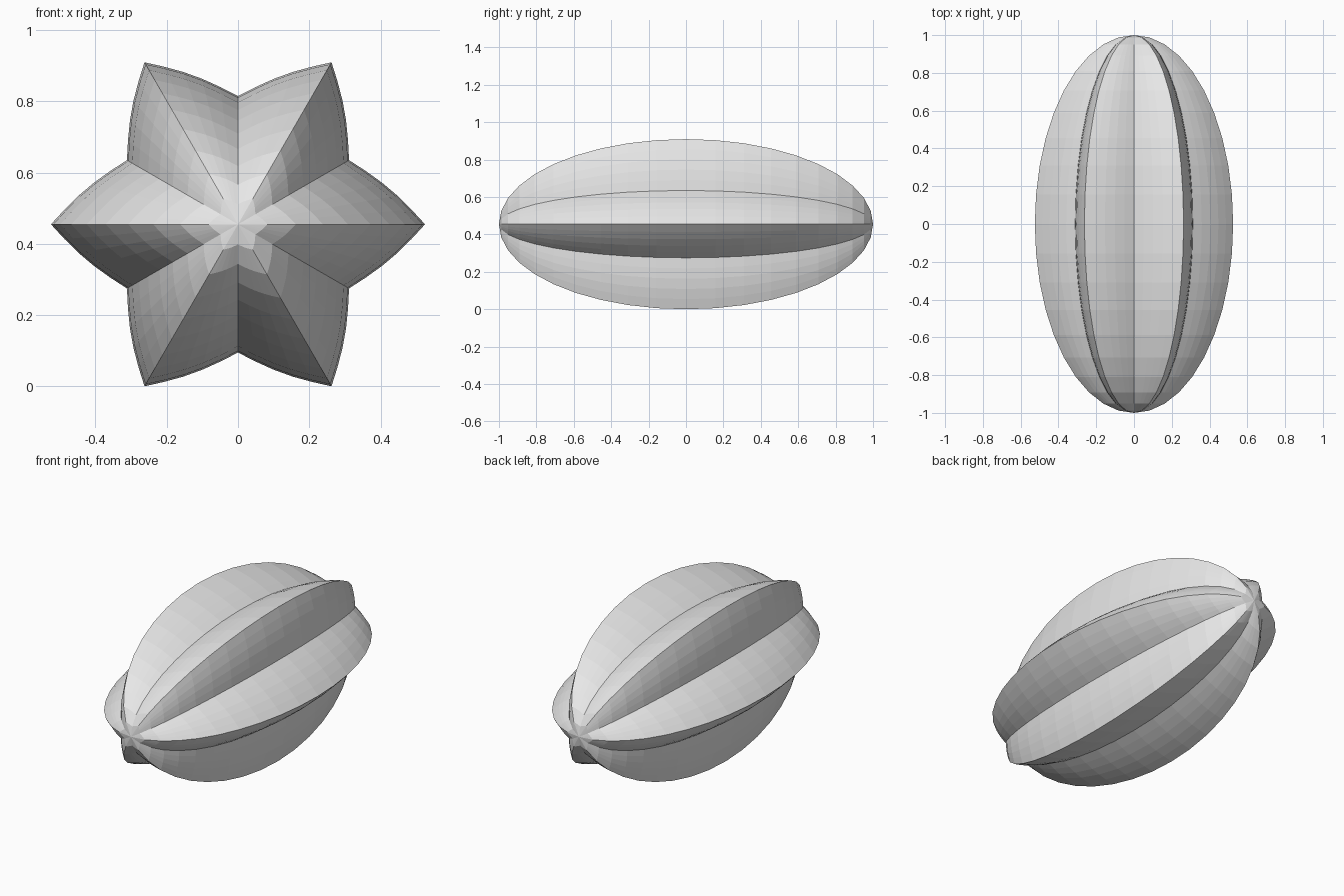
import bpy, bmesh
from math import sin, cos, pi
from mathutils import Vector, Matrix

cube = bpy.data.objects.get("Cube")
if cube:
    bpy.data.objects.remove(cube, do_unlink=True)

RIDGES, STEPS, RINGS = 6, 5, 20
TIP, VALLEY, BULGE = 0.525, 0.36, 0.012

# Plain grey skin
skin = bpy.data.materials.new("grey_skin")
skin.use_nodes = True
skin.diffuse_color = (0.8, 0.8, 0.8, 1)
skin.node_tree.nodes["Principled BSDF"].inputs["Base Color"].default_value = (0.8, 0.8, 0.8, 1)


def flank(start, end):
    """Points from start up to end (excluded), bowed slightly outwards."""
    side = end - start
    out = Vector((side.y, -side.x)).normalized()
    return [start.lerp(end, i / STEPS) + out * BULGE * sin(pi * i / STEPS)
            for i in range(STEPS)]


# Star cross-section with sharp ridges and valleys
star = []
for k in range(RIDGES):
    corners = [Vector((r * cos(a), r * sin(a))) for r, a in (
        (TIP, 2 * pi * k / RIDGES),
        (VALLEY, 2 * pi * (k + 0.5) / RIDGES),
        (TIP, 2 * pi * (k + 1) / RIDGES))]
    star += flank(corners[0], corners[1]) + flank(corners[1], corners[2])

# Body: star rings scaled along an ellipse, closed at a point on each end
bm = bmesh.new()
rings = []
for i in range(1, RINGS):
    t = pi * i / RINGS
    rings.append([bm.verts.new((p.x * sin(t), -cos(t), p.y * sin(t))) for p in star])
front = bm.verts.new((0, -1, 0))
back = bm.verts.new((0, 1, 0))
n = len(star)
for j in range(n):
    k = (j + 1) % n
    bm.faces.new((front, rings[0][j], rings[0][k]))
    bm.faces.new((back, rings[-1][k], rings[-1][j]))
    for a, b in zip(rings, rings[1:]):
        bm.faces.new((a[j], b[j], b[k], a[k]))
bmesh.ops.recalc_face_normals(bm, faces=bm.faces)
bmesh.ops.transform(bm, matrix=Matrix.Translation((0, 0, TIP * sin(pi / 3))), verts=bm.verts)

mesh = bpy.data.meshes.new("ribbed_fruit_body")
bm.to_mesh(mesh)
bm.free()
mesh.materials.append(skin)
body = bpy.data.objects.new("ribbed_fruit_body", mesh)
bpy.context.collection.objects.link(body)
